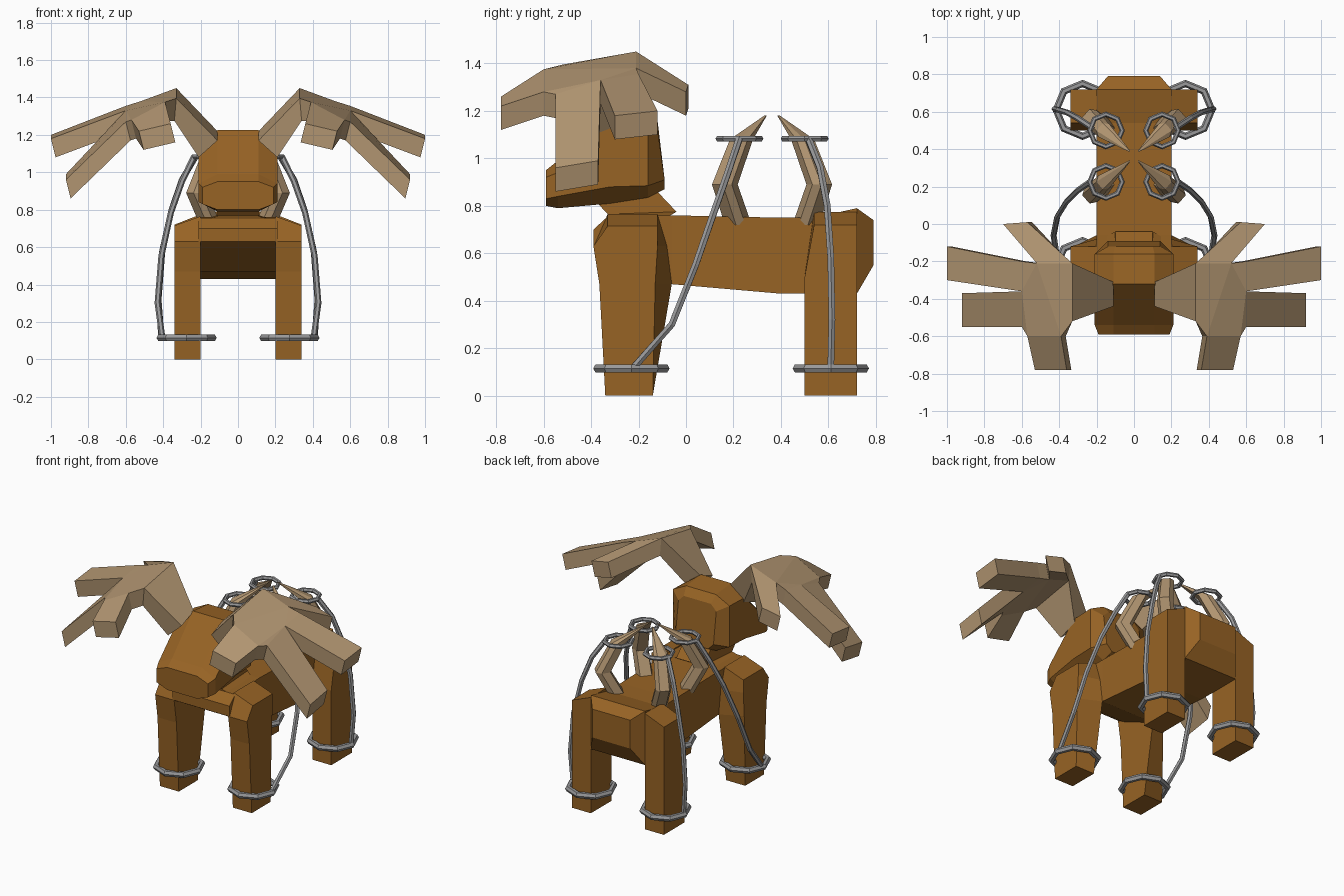
import bpy, bmesh, math
from mathutils import Vector

if "Cube" in bpy.data.objects:
    bpy.data.objects.remove(bpy.data.objects["Cube"])


def material(name, rgb):
    m = bpy.data.materials.new(name)
    m.diffuse_color = (*rgb, 1)
    m.use_nodes = True
    m.node_tree.nodes["Principled BSDF"].inputs["Base Color"].default_value = m.diffuse_color
    return m


BROWN = material("brown hide", (0.31, 0.125, 0.018))
TAN = material("tan horn", (0.44, 0.30, 0.165))
GREY = material("grey metal", (0.32, 0.32, 0.325))


def finish(name, bm, mat, mirror=False):
    bmesh.ops.recalc_face_normals(bm, faces=bm.faces[:])
    me = bpy.data.meshes.new(name)
    bm.to_mesh(me)
    bm.free()
    me.materials.append(mat)
    ob = bpy.data.objects.new(name, me)
    bpy.context.collection.objects.link(ob)
    if mirror:
        ob.modifiers.new("Mirror", "MIRROR")
    return ob


def loft(name, rings, mat, mirror=False):
    """Skin a list of equal-length point loops and cap both ends."""
    bm = bmesh.new()
    vs = [[bm.verts.new(p) for p in r] for r in rings]
    n = len(rings[0])
    for a, b in zip(vs, vs[1:]):
        for i in range(n):
            j = (i + 1) % n
            bm.faces.new((a[i], a[j], b[j], b[i]))
    bm.faces.new(vs[0])
    bm.faces.new(vs[-1])
    return finish(name, bm, mat, mirror)


def box_section(y, w, z0, z1):
    return [(-w, y, z0), (w, y, z0), (w, y, z1), (-w, y, z1)]


def oct_section(y, w, z0, z1, cx, cz, lean=0.0):
    """Chamfered box section; lean shifts the top towards -y."""
    return [(-w + cx, y, z0), (w - cx, y, z0), (w, y, z0 + cz), (w, y - lean, z1 - cz),
            (w - cx, y - lean, z1), (-w + cx, y - lean, z1), (-w, y - lean, z1 - cz),
            (-w, y, z0 + cz)]


# Torso, neck and head
loft("torso", [box_section(*s) for s in (
    (-0.39, 0.21, 0.63, 0.70), (-0.33, 0.21, 0.595, 0.755), (-0.06, 0.2, 0.47, 0.76),
    (0.4, 0.2, 0.43, 0.75), (0.54, 0.2, 0.43, 0.75), (0.72, 0.2, 0.43, 0.79),
    (0.79, 0.14, 0.55, 0.74))], BROWN)
loft("neck", [
    [(-0.2, -0.33, 0.74), (0.2, -0.33, 0.74), (0.2, -0.1, 0.74), (-0.2, -0.1, 0.74)],
    [(-0.11, -0.33, 0.765), (0.11, -0.33, 0.765), (0.1, -0.04, 0.775), (-0.1, -0.04, 0.775)],
    [(-0.11, -0.39, 0.83), (0.11, -0.39, 0.83), (0.1, -0.13, 0.87), (-0.1, -0.13, 0.87)]], BROWN)
loft("head", [oct_section(*s) for s in (
    (-0.09, 0.14, 0.87, 1.16, 0.04, 0.04, 0.03), (-0.16, 0.21, 0.835, 1.21, 0.10, 0.05, 0.0),
    (-0.32, 0.21, 0.81, 1.225, 0.10, 0.07), (-0.54, 0.21, 0.79, 0.99, 0.10, 0.05),
    (-0.59, 0.19, 0.80, 0.95, 0.08, 0.03))], BROWN)


# Legs: each ring is (front y, outer back y, inner back y, outer z, inner z)
def leg(name, sections):
    loft(name, [[(0.2, f, zi), (0.34, f, zo), (0.34, b, zo), (0.2, bi, zi)]
                for f, b, bi, zo, zi in sections], BROWN, mirror=True)


leg("front_legs", [(-0.34, -0.14, -0.14, 0, 0), (-0.365, -0.13, -0.06, 0.47, 0.47),
                   (-0.39, -0.12, -0.08, 0.63, 0.63), (-0.33, -0.12, -0.12, 0.715, 0.765)])
leg("hind_legs", [(0.5, 0.72, 0.72, 0, 0), (0.5, 0.72, 0.72, 0.5, 0.5),
                  (0.54, 0.72, 0.72, 0.72, 0.775)])

# Antlers: plan outline of stem, palm and four tines, thickened downward
PTS = dict(
    s0=(0.11, -0.31, 1.22), s1=(0.11, -0.44, 1.17),
    p0=(0.33, -0.21, 1.45), p1=(0.33, -0.52, 1.395), p2=(0.39, -0.60, 1.375),
    p3=(0.57, -0.60, 1.28), p4=(0.60, -0.55, 1.27), p5=(0.60, -0.36, 1.33),
    p6=(0.60, -0.20, 1.355), p7=(0.52, -0.21, 1.38),
    a0=(0.57, 0.01, 1.31), a1=(0.70, 0.00, 1.28),
    b0=(1.00, -0.12, 1.20), b1=(1.00, -0.30, 1.18),
    c0=(0.92, -0.37, 0.99), c1=(0.92, -0.55, 0.96),
    d0=(0.53, -0.78, 1.22), d1=(0.36, -0.78, 1.26))
FACES = ("s0 s1 p1 p0", "p0 p1 p2 p7", "p2 p3 p5 p7", "p3 p4 p5", "p5 p6 p7",
         "p0 p7 a1 a0", "p6 p5 b1 b0", "p5 p4 c1 c0", "p3 p2 d1 d0")


def thickness(p):
    if p[0] < 0.2:
        return Vector((0.10, 0, -0.09))
    if p[0] < 0.35 and p[1] > -0.7:
        return Vector((0.01, 0, -0.12))
    return Vector((-0.025, 0, -0.10))


bm = bmesh.new()
top = {k: bm.verts.new(p) for k, p in PTS.items()}
low = {k: bm.verts.new(Vector(p) + thickness(p)) for k, p in PTS.items()}
edges = [(f.split()[i - 1], f.split()[i]) for f in FACES for i in range(len(f.split()))]
for f in FACES:
    keys = f.split()
    bm.faces.new([top[k] for k in keys])
    bm.faces.new([low[k] for k in reversed(keys)])
for a, b in edges:
    if (b, a) not in edges:   # rim walls
        bm.faces.new((top[a], top[b], low[b], low[a]))
finish("antlers", bm, TAN, mirror=True)


# Metal rings and cables
def ring(name, centre, major, minor):
    bpy.ops.mesh.primitive_torus_add(location=(0, 0, 0), major_segments=8, minor_segments=6,
                                     major_radius=major, minor_radius=minor)
    ob = bpy.context.object
    ob.name = name
    ob.data.materials.append(GREY)
    for v in ob.data.vertices:
        v.co += Vector(centre)
    ob.modifiers.new("Mirror", "MIRROR")


def cable(name, pts):
    P = [Vector(p) for p in pts]
    rings = []
    for i, p in enumerate(P):
        t = (P[min(i + 1, len(P) - 1)] - P[max(i - 1, 0)]).normalized()
        u = t.cross(Vector((0, 1, 0))).normalized()
        w = t.cross(u)
        rings.append([p + 0.016 * (math.cos(k * math.pi / 3) * u + math.sin(k * math.pi / 3) * w)
                      for k in range(6)])
    loft(name, rings, GREY, mirror=True)


# Back spikes: bent horns converging over the back, front pair and rear pair
MID = 0.3625
for label, s in (("front", 1), ("rear", -1)):
    rings = []
    for x, y, z, r in ((0.145, 0.222, 0.72, 0.052), (0.22, 0.165, 0.89, 0.05),
                       (0.15, 0.235, 1.08, 0.045), (0.025, 0.335, 1.18, 0.005)):
        out = Vector((0.75, -0.66 * s, 0))
        side = Vector((0.66 * s, 0.75, 0))
        c = Vector((x, MID + s * (y - MID), z))
        rings.append([c + r * (out * a + side * b)
                      for a, b in ((1, .6), (.3, 1), (-.8, .7), (-.8, -.7), (.3, -1), (1, -.6))])
    loft(label + "_back_spikes", rings, TAN, mirror=True)
    ring(label + "_spike_rings", (0.15, MID + s * (0.225 - MID), 1.083), 0.087, 0.014)

ring("front_leg_rings", (0.275, -0.23, 0.115), 0.141, 0.02)
ring("hind_leg_rings", (0.275, 0.61, 0.115), 0.141, 0.02)
cable("front_cables", [(0.405, -0.22, 0.12), (0.43, -0.06, 0.30), (0.41, 0.04, 0.55),
                       (0.36, 0.12, 0.78), (0.30, 0.18, 0.95), (0.235, 0.225, 1.085)])
cable("hind_cables", [(0.41, 0.61, 0.12), (0.425, 0.615, 0.32), (0.405, 0.61, 0.58),
                      (0.355, 0.595, 0.80), (0.30, 0.565, 0.96), (0.225, 0.515, 1.085)])
